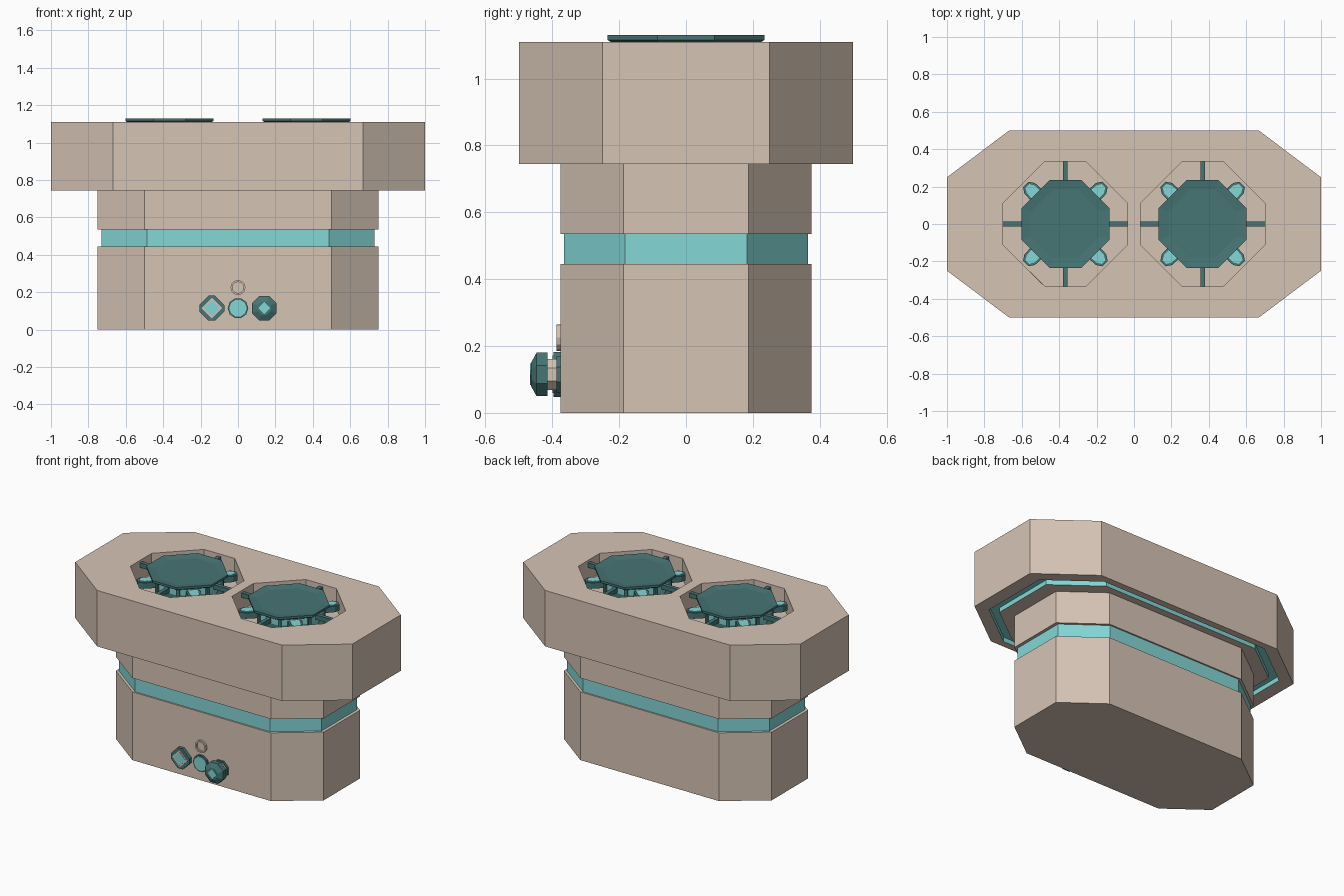
import bpy, bmesh, math
from mathutils import Matrix

if "Cube" in bpy.data.objects:
    bpy.data.objects.remove(bpy.data.objects["Cube"])


def material(name, rgb):
    m = bpy.data.materials.new(name)
    lin = [((c / 255 + 0.055) / 1.055) ** 2.4 for c in rgb]
    m.diffuse_color = (*lin, 1)
    m.use_nodes = True
    m.node_tree.nodes["Principled BSDF"].inputs["Base Color"].default_value = m.diffuse_color
    return m


MATS = [material("tan_stone", (214, 196, 181)),
        material("dark_teal", (71, 117, 117)),
        material("light_cyan", (132, 215, 215))]
TAN, TEAL, CYAN = 0, 1, 2


def octagon(a, c, squash=1.0):
    pts = [(a, -c), (a, c), (c, a), (-c, a), (-a, c), (-a, -c), (-c, -a), (c, -a)]
    return [(x, y * squash) for x, y in pts]


def ngon(r, n, turn=0.0):
    return [(r * math.cos(turn + i * math.tau / n), r * math.sin(turn + i * math.tau / n)) for i in range(n)]


def loft(name, outline, profile, matrix=Matrix(), bottom=TAN):
    """Stack scaled copies of an outline; profile rows are (scale, height, colour of the band above / end cap)."""
    bm = bmesh.new()
    rings = [[bm.verts.new((x * s, y * s, z)) for x, y in outline] for s, z, _ in profile]
    n = len(outline)
    bm.faces.new(rings[0][::-1]).material_index = bottom
    for k in range(len(rings) - 1):
        for i in range(n):
            j = (i + 1) % n
            f = bm.faces.new((rings[k][i], rings[k][j], rings[k + 1][j], rings[k + 1][i]))
            f.material_index = profile[k][2]
    bm.faces.new(rings[-1]).material_index = profile[-1][2]
    bmesh.ops.recalc_face_normals(bm, faces=bm.faces)
    me = bpy.data.meshes.new(name)
    bm.to_mesh(me)
    bm.free()
    for m in MATS:
        me.materials.append(m)
    ob = bpy.data.objects.new(name, me)
    ob.matrix_world = matrix
    bpy.context.collection.objects.link(ob)
    return ob


def prism(name, outline, z0, z1, colour, matrix=Matrix()):
    return loft(name, outline, [(1, z0, colour), (1, z1, colour)], matrix, colour)


# Stepped body: base, glowing band, overhang with glowing channel, head block
body = loft("body", [(1, -.25), (1, .25), (.667, .5), (-.667, .5),
                     (-1, .25), (-1, -.25), (-.667, -.5), (.667, -.5)],
            [(.75, 0, TAN), (.75, .445, TAN), (.73, .445, CYAN), (.73, .535, TAN),
             (.75, .535, TAN), (.75, .745, TAN), (.845, .745, CYAN), (.845, .775, CYAN),
             (.91, .775, CYAN), (.91, .745, TAN), (1, .745, TAN), (1, 1.11, TAN)])

for side, cx in (("left", -.367), ("right", .367)):
    at = Matrix.Translation((cx, 0, 0))
    # Octagonal well cut into the head
    cutter = prism(side + "_well_cutter", octagon(.333, .11), .98, 1.3, TAN, at)
    cutter.hide_render = True
    cutter.hide_set(True)
    cutter.display_type = 'WIRE'
    cut = body.modifiers.new(side + "_well", 'BOOLEAN')
    cut.operation, cut.solver, cut.object = 'DIFFERENCE', 'EXACT', cutter

    # Shallow dished lid and the glowing drum below it
    loft(side + "_lid", octagon(.235, .085),
         [(.95, 1.108, TEAL), (1, 1.116, TEAL), (1, 1.13, TEAL), (.78, 1.123, TEAL)], at, TEAL)
    loft(side + "_drum", octagon(.2, .075), [(.8, .98, CYAN), (1, 1.06, CYAN), (1, 1.108, TEAL)], at, CYAN)

    for k in range(4):
        turn = at @ Matrix.Rotation(k * math.pi / 2, 4, 'Z')
        # Straight bar from drum to well wall
        prism(side + "_bar", [(.15, -.0125), (.333, -.0125), (.333, .0125), (.15, .0125)],
              1.065, 1.095, TEAL, turn)
        # Diagonal claw with a glowing inset
        diag = turn @ Matrix.Rotation(math.pi / 4, 4, 'Z')
        prism(side + "_claw", [(.12, -.045), (.27, -.04), (.3, -.02), (.3, .02), (.27, .04), (.12, .045)],
              1.05, 1.088, TEAL, diag)
        prism(side + "_claw_inset", [(.13, -.034), (.262, -.029), (.288, -.014),
                                     (.288, .014), (.262, .029), (.13, .034)],
              1.088, 1.093, CYAN, diag)
        # Ribs on the drum corners
        for a in (.36, -.36):
            rib = turn @ Matrix.Rotation(a, 4, 'Z')
            prism(side + "_rib", [(.17, -.01), (.222, -.01), (.222, .01), (.17, .01)], 1.0, 1.108, TEAL, rib)


def front(x, z):
    return Matrix.Translation((x, -.375, z)) @ Matrix.Rotation(math.pi / 2, 4, 'X')


# Square socket on the front
socket = front(-.14, .115)
prism("socket_base", octagon(.067, .017), -.01, .022, TEAL, socket)
prism("socket_frame", ngon(.056, 4), .022, .025, TAN, socket)
prism("socket_core", ngon(.043, 4), .025, .027, CYAN, socket)

# Round light on the front
lamp = front(0, .115)
prism("lamp_rim", ngon(.055, 10), -.01, .012, TEAL, lamp)
prism("lamp_lens", ngon(.046, 10), .012, .015, CYAN, lamp)

# Faceted knob on the front
knob = front(.14, .115)
loft("knob", octagon(.065, .027),
     [(.85, -.01, TEAL), (.85, .012, TEAL), (.72, .012, TAN), (.72, .04, TEAL),
      (1, .04, TEAL), (1, .072, TEAL), (.55, .088, TEAL)], knob, TEAL)
prism("knob_tip", ngon(.032, 4), .088, .091, CYAN, knob)

# Small hollow ring above the light
loft("small_ring", ngon(.04, 12),
     [(1, -.01, TAN), (1, .012, TAN), (.75, .012, TAN), (.75, .002, TAN)], front(0, .225))
